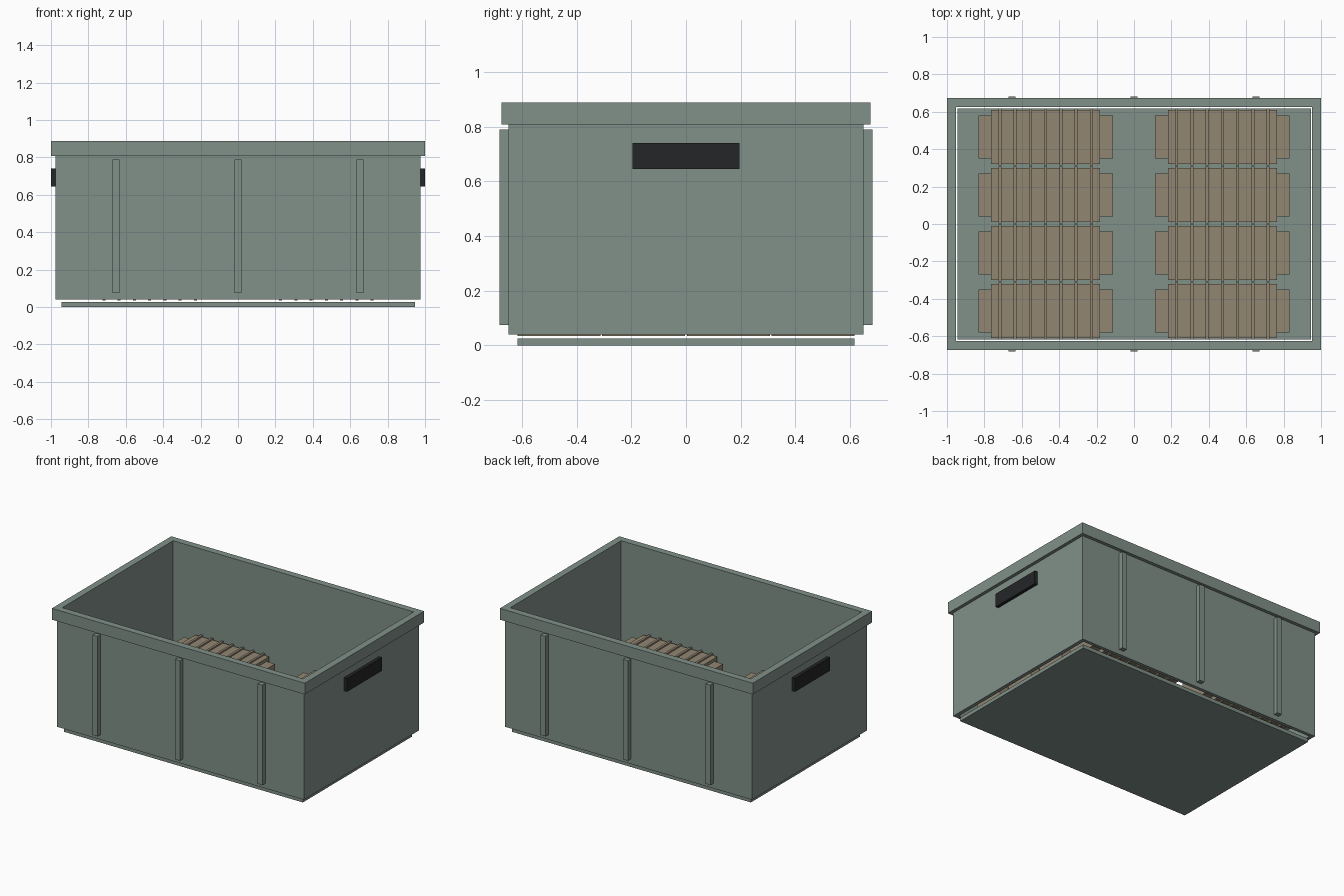
import bpy, bmesh
from mathutils import Matrix, Vector

if "Cube" in bpy.data.objects:
    bpy.data.objects.remove(bpy.data.objects["Cube"])


def material(name, rgb):
    m = bpy.data.materials.new(name)
    m.diffuse_color = (*rgb, 1)
    m.use_nodes = True
    m.node_tree.nodes["Principled BSDF"].inputs["Base Color"].default_value = m.diffuse_color
    return m


GREEN = material("crate_green", (0.22, 0.28, 0.25))
BROWN = material("pack_brown", (0.29, 0.24, 0.17))
BLACK = material("grip_black", (0.018, 0.019, 0.02))


def boxes(name, spans, mat):
    """One object from boxes given as (x0, x1, y0, y1, z0, z1)."""
    bm = bmesh.new()
    for x0, x1, y0, y1, z0, z1 in spans:
        mid = Vector((x0 + x1, y0 + y1, z0 + z1)) / 2
        size = Matrix.Diagonal((x1 - x0, y1 - y0, z1 - z0, 1))
        bmesh.ops.create_cube(bm, size=1, matrix=Matrix.Translation(mid) @ size)
    mesh = bpy.data.meshes.new(name)
    bm.to_mesh(mesh)
    bm.free()
    mesh.materials.append(mat)
    ob = bpy.data.objects.new(name, mesh)
    bpy.context.collection.objects.link(ob)
    return ob


def frame(name, ox, oy, ix, iy, z0, z1, mat):
    """Open rectangular ring with mitred corners."""
    bm = bmesh.new()
    signs = ((-1, -1), (1, -1), (1, 1), (-1, 1))
    loops = [[bm.verts.new((sx * x, sy * y, z)) for sx, sy in signs]
             for x, y, z in ((ox, oy, z0), (ox, oy, z1), (ix, iy, z1), (ix, iy, z0))]
    for k in range(4):
        a, b = loops[k], loops[(k + 1) % 4]
        for i in range(4):
            j = (i + 1) % 4
            bm.faces.new((a[i], a[j], b[j], b[i]))
    bmesh.ops.recalc_face_normals(bm, faces=bm.faces)
    mesh = bpy.data.meshes.new(name)
    bm.to_mesh(mesh)
    bm.free()
    mesh.materials.append(mat)
    bpy.context.collection.objects.link(bpy.data.objects.new(name, mesh))


# Crate shell: floor, walls and top rim
boxes("floor", [(-0.945, 0.945, -0.617, 0.617, 0, 0.026)], GREEN)
frame("walls", 0.977, 0.65, 0.951, 0.626, 0.04, 0.808, GREEN)
frame("top_rim", 1.0, 0.674, 0.951, 0.626, 0.808, 0.889, GREEN)

# Upright ribs on the long sides
for side, label in ((-1, "front"), (1, "back")):
    y0, y1 = sorted((side * 0.648, side * 0.682))
    for i, x in enumerate((-0.652, 0, 0.652)):
        boxes(f"{label}_rib_{i + 1}", [(x - 0.019, x + 0.019, y0, y1, 0.075, 0.79)], GREEN)

# Dark grips on the short sides
for side, label in ((-1, "left"), (1, "right")):
    x0, x1 = sorted((side * 0.975, side * 1.0))
    boxes(f"{label}_grip", [(x0, x1, -0.196, 0.196, 0.645, 0.741)], BLACK)

# Packs: body, narrower end caps and seven raised bands
for cx in (-0.4725, 0.4725):
    for row in range(4):
        cy = -0.465 + 0.31 * row
        tag = f"{'left' if cx < 0 else 'right'}_{row + 1}"
        boxes(f"pack_body_{tag}",
              [(cx - 0.292, cx + 0.292, cy - 0.145, cy + 0.145, 0.045, 0.272)], BROWN)
        boxes(f"pack_ends_{tag}",
              [(cx - 0.359, cx - 0.292, cy - 0.114, cy + 0.114, 0.075, 0.25),
               (cx + 0.292, cx + 0.359, cy - 0.114, cy + 0.114, 0.075, 0.25)], BROWN)
        bands = [cx + 0.0815 * (i - 3) for i in range(7)]
        boxes(f"pack_bands_{tag}",
              [(x - 0.008, x + 0.008, cy - 0.152, cy + 0.152, 0.035, 0.282) for x in bands], BROWN)
